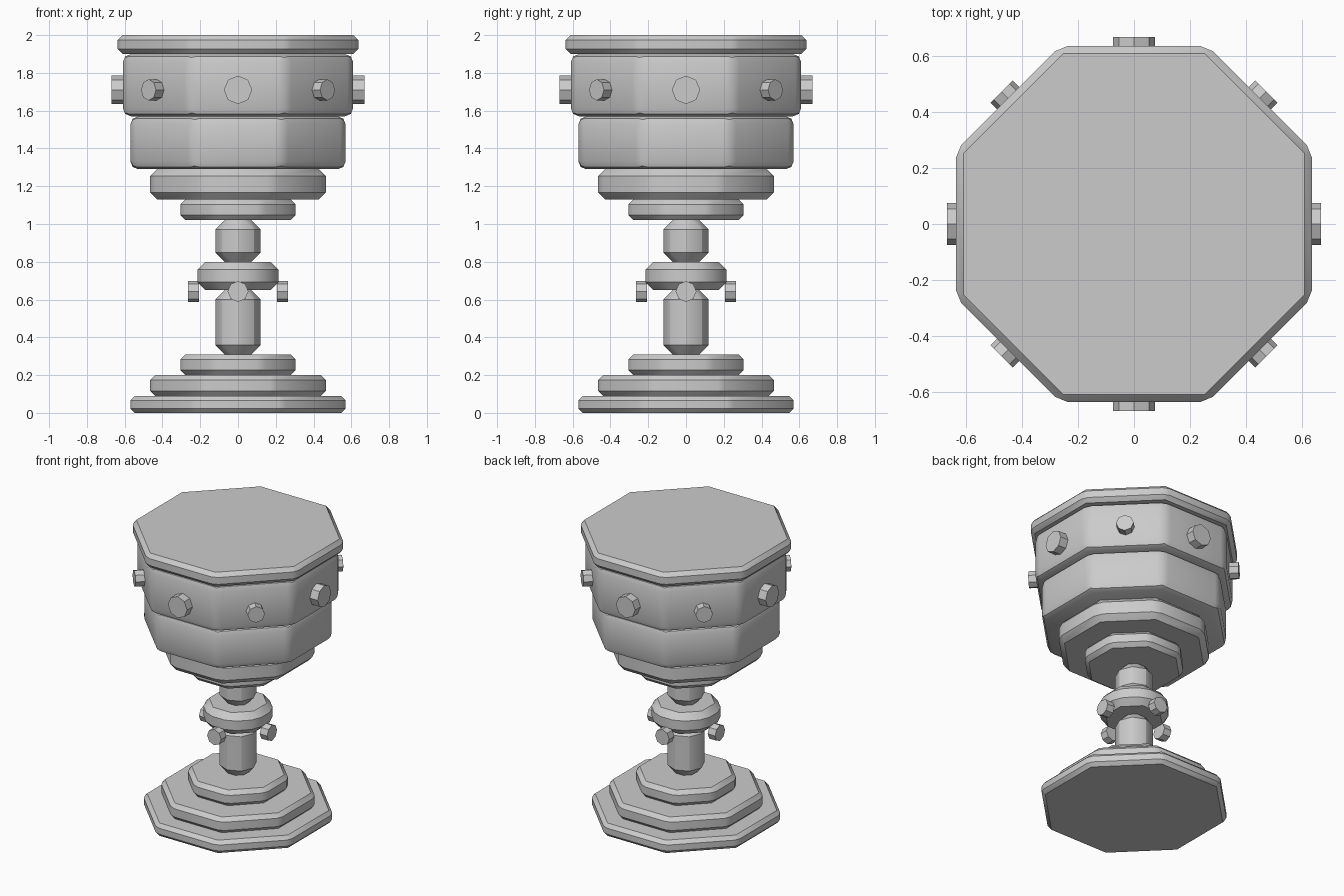
import bpy, math
from mathutils import Matrix, Vector

cube = bpy.data.objects.get("Cube")
if cube:
    bpy.data.objects.remove(cube, do_unlink=True)

grey = bpy.data.materials.new("plain grey")
grey.use_nodes = True
colour = (0.6, 0.6, 0.6, 1)
grey.diffuse_color = colour
grey.node_tree.nodes["Principled BSDF"].inputs["Base Color"].default_value = colour


def octagon(name, radius, depth, matrix):
    bpy.ops.mesh.primitive_cylinder_add(vertices=8, radius=radius, depth=depth)
    ob = bpy.context.object
    ob.name = name
    ob.data.transform(matrix)
    ob.data.materials.append(grey)
    return ob


def tier(name, half_width, bottom, top, bevel, segments=1):
    """Bevelled octagonal slab with flats facing the axes."""
    turn = Matrix.Rotation(math.pi / 8, 4, "Z")
    lift = Matrix.Translation((0, 0, (bottom + top) / 2))
    ob = octagon(name, half_width / math.cos(math.pi / 8), top - bottom, lift @ turn)
    mod = ob.modifiers.new("bevel", "BEVEL")
    mod.width = bevel
    mod.segments = segments
    mod.limit_method = "ANGLE"
    mod.angle_limit = math.radians(30)
    bpy.ops.object.modifier_apply(modifier=mod.name)
    bpy.ops.object.shade_smooth_by_angle(angle=math.radians(30))


def stud(name, radius, inner, outer, height, angle):
    """Octagonal peg pointing outwards at the given angle."""
    out = Matrix.Translation(((inner + outer) / 2, 0, height))
    lie = Matrix.Rotation(math.pi / 2, 4, "Y")
    octagon(name, radius, outer - inner, Matrix.Rotation(angle, 4, "Z") @ out @ lie)


# Stepped foot
tier("foot_lower", 0.57, 0, 0.09, 0.024)
tier("foot_middle", 0.465, 0.09, 0.20, 0.026)
tier("foot_upper", 0.305, 0.20, 0.31, 0.027)

# Stem and knob
tier("stem_lower", 0.12, 0.31, 0.65, 0.0495)
tier("stem_knob", 0.215, 0.65, 0.80, 0.042)
tier("stem_upper", 0.12, 0.80, 1.02, 0.0495)

# Bowl and rim
tier("bowl_base", 0.305, 1.02, 1.13, 0.027)
tier("bowl_step", 0.465, 1.13, 1.29, 0.037)
tier("bowl_lower_band", 0.57, 1.29, 1.57, 0.042, 2)
tier("bowl_upper_band", 0.61, 1.57, 1.90, 0.044, 2)
tier("rim", 0.637, 1.90, 2.0, 0.026)

# Studs around the bowl, larger on the four main sides
for i in range(8):
    radius = 0.056 if i % 2 else 0.075
    stud(f"bowl_stud_{i + 1}", radius, 0.56, 0.67, 1.71, i * math.pi / 4)

# Small studs under the knob
for i in range(4):
    stud(f"stem_stud_{i + 1}", 0.055, 0.207, 0.264, 0.643, i * math.pi / 2)
